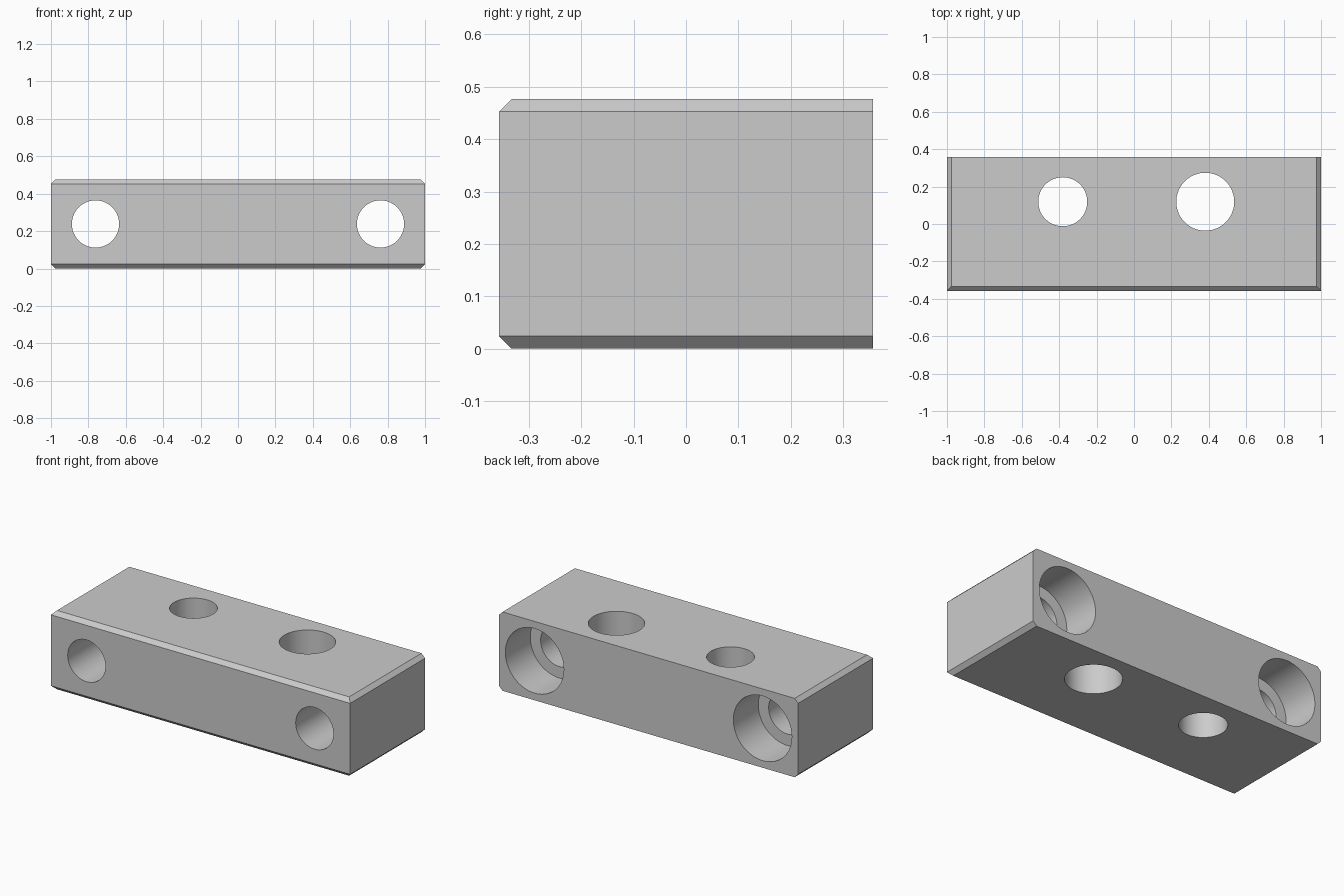
import bpy
import bmesh
from math import pi, radians
from mathutils import Matrix, Vector

cube = bpy.data.objects.get("Cube")
if cube:
    bpy.data.objects.remove(cube, do_unlink=True)

UNIT = 1 / 42
WIDTH, DEPTH, HEIGHT = 84 * UNIT, 30 * UNIT, 20 * UNIT
CHAMFER = UNIT

grey = bpy.data.materials.new("plain grey")
grey.use_nodes = True
grey.diffuse_color = (0.6, 0.6, 0.6, 1)
grey.node_tree.nodes["Principled BSDF"].inputs["Base Color"].default_value = (0.6, 0.6, 0.6, 1)


def make_object(name, bm):
    mesh = bpy.data.meshes.new(name)
    bmesh.ops.recalc_face_normals(bm, faces=bm.faces)
    bm.to_mesh(mesh)
    bm.free()
    mesh.materials.append(grey)
    obj = bpy.data.objects.new(name, mesh)
    bpy.context.collection.objects.link(obj)
    return obj


def chamfer(bm, edge_point, normal):
    """Slice off one 45 degree chamfer and close the cut."""
    normal = Vector(normal).normalized()
    point = Vector(edge_point) - normal * CHAMFER / 2 ** 0.5
    geom = bm.verts[:] + bm.edges[:] + bm.faces[:]
    cut = bmesh.ops.bisect_plane(bm, geom=geom, plane_co=point, plane_no=normal,
                                 clear_outer=True)["geom_cut"]
    edges = [e for e in cut if isinstance(e, bmesh.types.BMEdge)]
    bmesh.ops.holes_fill(bm, edges=edges, sides=0)


def drill(block, radius, length, centre, along_y):
    """Cut a round hole from the block."""
    bm = bmesh.new()
    turn = Matrix.Rotation(pi / 2 if along_y else 0, 4, "X")
    bmesh.ops.create_cone(bm, cap_ends=True, segments=72, radius1=radius,
                          radius2=radius, depth=length,
                          matrix=Matrix.Translation(centre) @ turn)
    cutter = make_object("hole_cutter", bm)
    cutter.hide_render = True
    mod = block.modifiers.new("hole", "BOOLEAN")
    mod.operation, mod.solver, mod.object = "DIFFERENCE", "EXACT", cutter
    bpy.ops.object.modifier_apply(modifier=mod.name)
    bpy.data.objects.remove(cutter, do_unlink=True)


# Block, chamfered along the front and both ends, square at the back
bm = bmesh.new()
bmesh.ops.create_cube(bm, size=1, matrix=Matrix.Translation((0, 0, HEIGHT / 2))
                      @ Matrix.Diagonal((WIDTH, DEPTH, HEIGHT, 1)))
for z, up in ((0, -1), (HEIGHT, 1)):
    chamfer(bm, (0, -DEPTH / 2, z), (0, -1, up))
    for side in (-1, 1):
        chamfer(bm, (side * WIDTH / 2, 0, z), (side, 0, up))
block = make_object("mounting_block", bm)
bpy.ops.object.select_all(action="DESELECT")
block.select_set(True)
bpy.context.view_layer.objects.active = block

# Bolt holes from front to back, counterbored at the back
bore_depth = 10 * UNIT
for side in (-1, 1):
    x = side * 32 * UNIT
    drill(block, 5.3 * UNIT, 1, (x, 0, HEIGHT / 2), True)
    drill(block, 8.2 * UNIT, 2 * bore_depth, (x, DEPTH / 2, HEIGHT / 2), True)

# Upright through holes, the left one larger
for x, radius in ((-16, 5.5), (16, 6.5)):
    drill(block, radius * UNIT, 1, (x * UNIT, 5 * UNIT, HEIGHT / 2), False)

bpy.ops.object.shade_smooth_by_angle(angle=radians(30))
